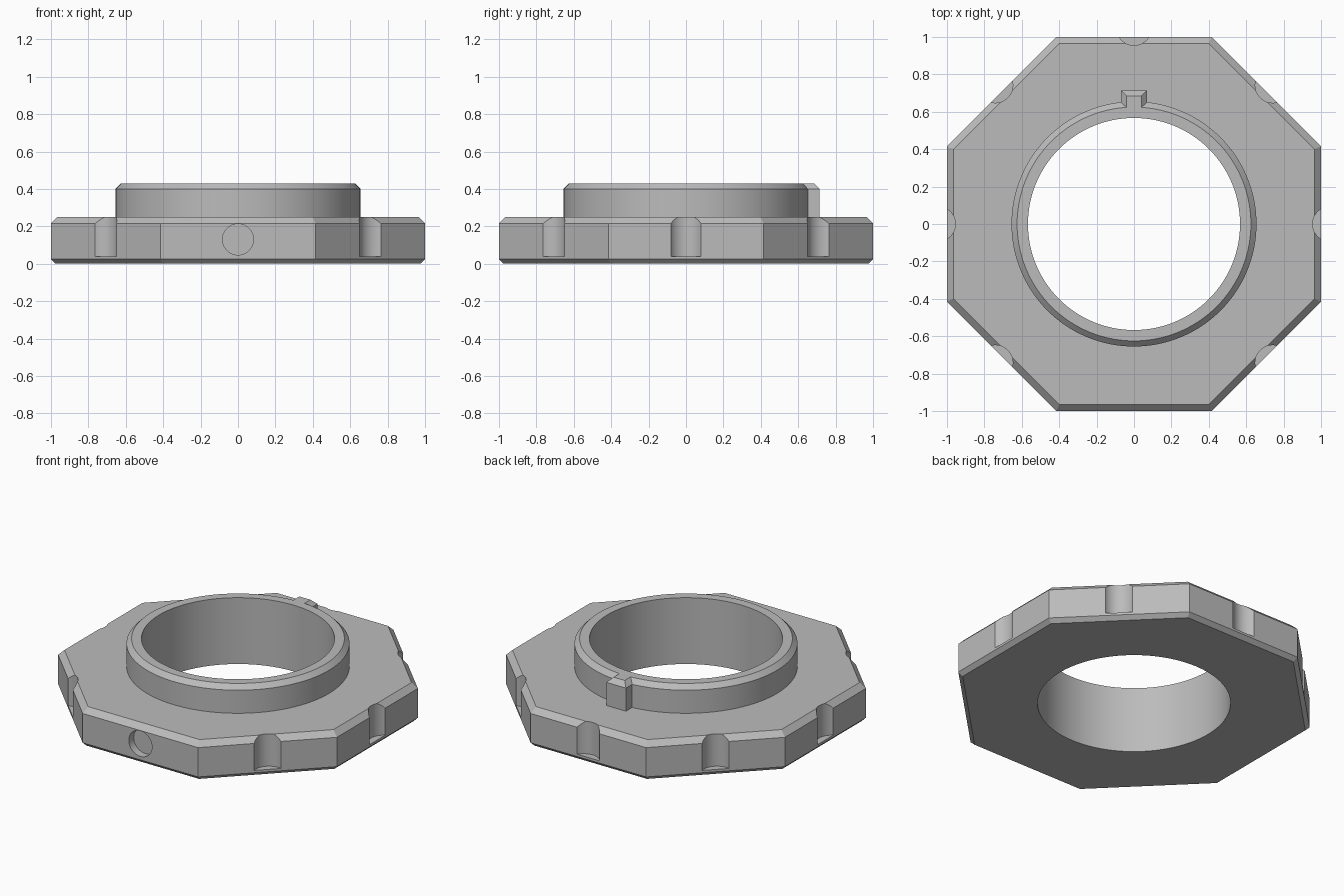
import bpy, bmesh, math
from mathutils import Matrix

scene_cube = bpy.data.objects.get("Cube")
if scene_cube:
    bpy.data.objects.remove(scene_cube, do_unlink=True)

steel = bpy.data.materials.new("grey_steel")
steel.use_nodes = True
GREY = (0.5, 0.5, 0.5, 1)
steel.diffuse_color = GREY
steel.node_tree.nodes["Principled BSDF"].inputs["Base Color"].default_value = GREY


def make_object(name, bm):
    bmesh.ops.recalc_face_normals(bm, faces=bm.faces[:])
    mesh = bpy.data.meshes.new(name)
    bm.to_mesh(mesh)
    bm.free()
    mesh.materials.append(steel)
    obj = bpy.data.objects.new(name, mesh)
    bpy.context.collection.objects.link(obj)
    return obj


def loft(name, outlines):
    """Closed solid through stacked outlines with equal point counts."""
    bm = bmesh.new()
    rings = [[bm.verts.new(p) for p in outline] for outline in outlines]
    n = len(rings[0])
    for low, high in zip(rings, rings[1:]):
        for i in range(n):
            j = (i + 1) % n
            bm.faces.new((low[i], low[j], high[j], high[i]))
    bm.faces.new(rings[0][::-1])
    bm.faces.new(rings[-1])
    return make_object(name, bm)


def polygon(radius, z, sides, turn=0.0):
    angles = [turn + math.tau * i / sides for i in range(sides)]
    return [(radius * math.cos(a), radius * math.sin(a), z) for a in angles]


def turned(name, profile, sides, turn=0.0):
    return loft(name, [polygon(r, z, sides, turn) for r, z in profile])


def combine(target, tool, operation):
    mod = target.modifiers.new(operation.lower(), "BOOLEAN")
    mod.operation = operation
    mod.solver = "EXACT"
    mod.object = tool
    bpy.context.view_layer.objects.active = target
    bpy.ops.object.modifier_apply(modifier=mod.name)
    bpy.data.objects.remove(tool, do_unlink=True)


# Octagonal flange with chamfered rims, sized by flat-to-centre distance
to_corner = 1 / math.cos(math.pi / 8)
flange_profile = [(0.975, 0), (1, 0.025), (1, 0.215), (0.965, 0.25)]
nut = turned("octagonal_nut", [(r * to_corner, z) for r, z in flange_profile],
             8, math.pi / 8)

# Raised collar with chamfered top
combine(nut, turned("collar", [(0.655, 0.1), (0.655, 0.4), (0.625, 0.43)], 128), "UNION")


# Locating key on the back of the collar
def key_outline(half_width, back, z):
    return [(-half_width, 0.6, z), (half_width, 0.6, z),
            (half_width, back, z), (-half_width, back, z)]


key = loft("locating_key", [key_outline(0.07, 0.715, 0.1),
                            key_outline(0.07, 0.715, 0.4),
                            key_outline(0.04, 0.685, 0.43)])
combine(nut, key, "UNION")

# Central bore
combine(nut, turned("bore_cutter", [(0.567, -0.1), (0.567, 0.6)], 128), "DIFFERENCE")

# Scalloped spanner notches on every flat but the front
for i in range(8):
    if i == 6:
        continue
    angle = i * math.pi / 4
    cutter = turned("notch_cutter", [(0.094, 0.04), (0.094, 0.35)], 48)
    cutter.data.transform(Matrix.Rotation(angle, 4, "Z") @ Matrix.Translation((1.049, 0, 0)))
    combine(nut, cutter, "DIFFERENCE")

# Blind hole in the front flat
cutter = turned("hole_cutter", [(0.083, 0.95), (0.083, 1.1)], 48)
cutter.data.transform(Matrix.Translation((0, 0, 0.13)) @ Matrix.Rotation(math.pi / 2, 4, "X"))
combine(nut, cutter, "DIFFERENCE")

# Smooth curved walls, crisp chamfers
bpy.ops.object.select_all(action="DESELECT")
nut.select_set(True)
bpy.context.view_layer.objects.active = nut
bpy.ops.object.shade_smooth_by_angle(angle=math.radians(25))
